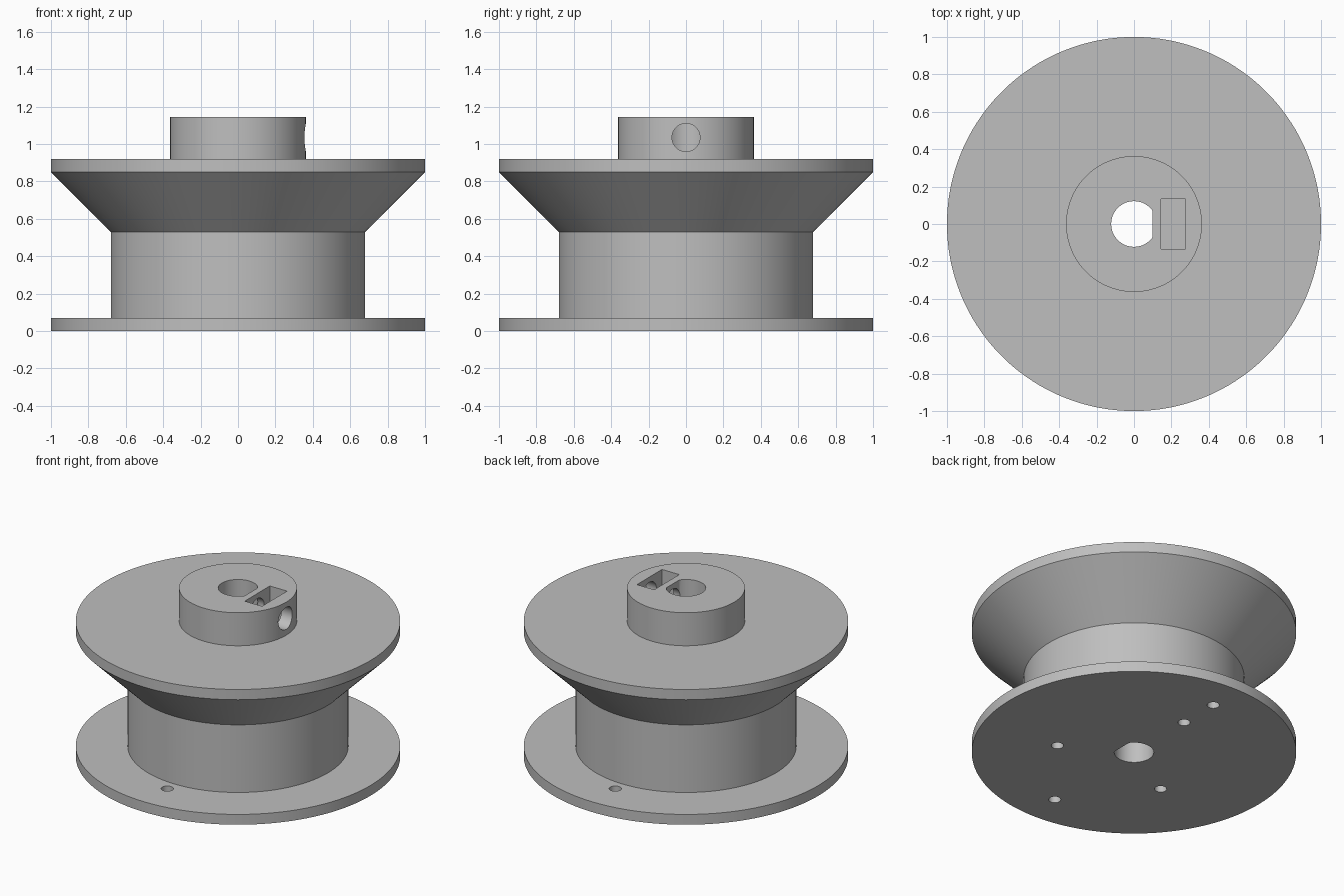
import bpy
import bmesh
from math import cos, sin, tau, radians
from mathutils import Matrix

if "Cube" in bpy.data.objects:
    bpy.data.objects.remove(bpy.data.objects["Cube"], do_unlink=True)

grey = bpy.data.materials.new("grey plastic")
grey.use_nodes = True
colour = (0.52, 0.52, 0.52, 1)
grey.diffuse_color = colour
grey.node_tree.nodes["Principled BSDF"].inputs["Base Color"].default_value = colour


def make_object(name, bm):
    bmesh.ops.recalc_face_normals(bm, faces=bm.faces)
    mesh = bpy.data.meshes.new(name)
    bm.to_mesh(mesh)
    bm.free()
    mesh.materials.append(grey)
    obj = bpy.data.objects.new(name, mesh)
    bpy.context.collection.objects.link(obj)
    return obj


def turned(name, profile, sides, flat_x=None, matrix=None):
    """Closed solid of stacked rings (radius, height), with an optional flat at x."""
    bm = bmesh.new()
    rings = []
    for r, z in profile:
        ring = []
        for i in range(sides):
            a = tau * (i + 0.5) / sides
            x = r * cos(a)
            if flat_x is not None:
                x = min(x, flat_x)
            ring.append(bm.verts.new((x, r * sin(a), z)))
        rings.append(ring)
    for low, high in zip(rings, rings[1:]):
        for i in range(sides):
            j = (i + 1) % sides
            bm.faces.new((low[i], low[j], high[j], high[i]))
    bm.faces.new(rings[0][::-1])
    bm.faces.new(rings[-1])
    if matrix:
        bm.transform(matrix)
    return make_object(name, bm)


def box(name, size, centre):
    bm = bmesh.new()
    bmesh.ops.create_cube(bm, size=1)
    bm.transform(Matrix.Translation(centre) @ Matrix.Diagonal((*size, 1)))
    return make_object(name, bm)


# Spool: lower flange, drum, cone, upper flange and hub in one turned body
spool = turned("spool_body", [
    (1, 0), (1, 0.07), (0.68, 0.07), (0.68, 0.53),
    (1, 0.85), (1, 0.92), (0.363, 0.92), (0.363, 1.145)], 160)

# Shaft bore with a flat, nut pocket and the side screw hole
cutters = [
    turned("shaft_bore", [(0.122, -0.1), (0.122, 1.3)], 64, flat_x=0.1),
    box("nut_pocket", (0.13, 0.27, 0.4), (0.21, 0, 1.1)),
    turned("screw_hole", [(0.075, 0.03), (0.075, 0.6)], 40,
           matrix=Matrix.Translation((0, 0, 1.035)) @ Matrix.Rotation(radians(90), 4, "Y")),
]

# Small holes in the underside: two through the flange, three blind in the drum
holes = [(0.76, a, 0.2) for a in (90, -90)] + [(0.48, a, 0.4) for a in (90, 210, -30)]
for radius, angle, depth in holes:
    a = radians(angle)
    spot = Matrix.Translation((radius * cos(a), radius * sin(a), 0))
    cutters.append(turned("pin_hole", [(0.038, -0.1), (0.038, depth)], 24, matrix=spot))

bpy.context.view_layer.objects.active = spool
for cutter in cutters:
    cut = spool.modifiers.new(cutter.name, "BOOLEAN")
    cut.operation = "DIFFERENCE"
    cut.solver = "EXACT"
    cut.object = cutter
    bpy.ops.object.modifier_apply(modifier=cut.name)
    bpy.data.objects.remove(cutter, do_unlink=True)

# Smooth round walls, sharp rims
bpy.ops.object.select_all(action="DESELECT")
spool.select_set(True)
bpy.ops.object.shade_smooth_by_angle(angle=radians(30))
